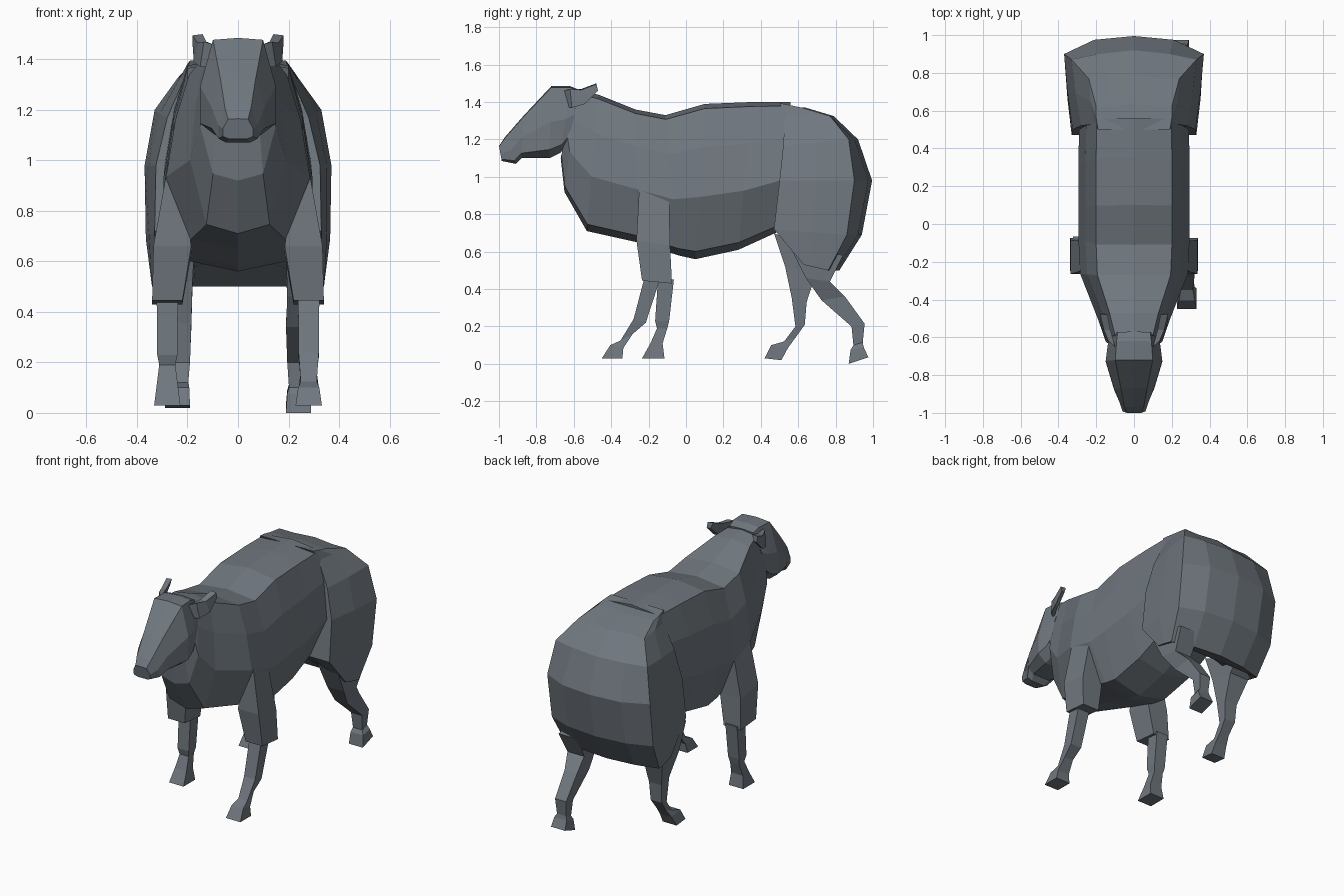
import bpy, bmesh

grey = bpy.data.materials.new("slate grey")
grey.diffuse_color = (0.16, 0.185, 0.21, 1)


def loft(name, rings):
    """Skin a list of equal-length closed rings and cap both ends."""
    bm = bmesh.new()
    vs = [[bm.verts.new(p) for p in r] for r in rings]
    n = len(rings[0])
    for a, b in zip(vs, vs[1:]):
        for i in range(n):
            j = (i + 1) % n
            bm.faces.new((a[i], a[j], b[j], b[i]))
    bm.faces.new(vs[0])
    bm.faces.new(vs[-1])
    bmesh.ops.recalc_face_normals(bm, faces=bm.faces)
    me = bpy.data.meshes.new(name)
    bm.to_mesh(me)
    bm.free()
    me.materials.append(grey)
    ob = bpy.data.objects.new(name, me)
    bpy.context.collection.objects.link(ob)
    return ob


def mirrored(half):
    """Half outline starting and ending on x = 0 -> full ring."""
    return half + [(-x, y, z) for x, y, z in half[-2:0:-1]]


def section(yt, zt, yb, zb, w, profile):
    return mirrored([(w * f, yt + (yb - yt) * t, zt + (zb - zt) * t) for f, t in profile])


# Barrel, chest and neck
trunk = [(0, 0), (.68, .03), (.87, .28), (1, .6), (.66, .95), (0, 1)]
body = [(-.59, 1.46, -.67, 1.10, .13), (-.58, 1.46, -.65, .92, .15),
        (-.47, 1.44, -.53, .71, .19), (-.27, 1.36, -.26, .65, .285),
        (-.11, 1.33, -.04, .58, .295), (.10, 1.39, .05, .56, .295),
        (.35, 1.40, .28, .61, .295), (.56, 1.40, .50, .71, .29)]
loft("body", [section(*s, trunk) for s in body])

# Rump with both haunches, as stacked horizontal outlines
rump = [(1.395, 1.37, .19, .50, .20, .62, .64), (1.33, 1.325, .21, .53, .24, .77, .79),
        (1.17, 1.20, .28, .52, .33, .87, .92), (.98, .98, .325, .50, .37, .90, .995),
        (.72, .69, .33, .47, .365, .86, .94), (.53, .50, .335, .63, .34, .76, .82)]
rings = []
for zf, zb, xf, yf, xs, ys, yc in rump:
    lift = .1 if zf < .6 else 0
    rings.append(mirrored([(0, yf, zf + lift), (xf * .5, yf, zf + lift), (xf, yf, zf),
                           ((xf + xs) / 2 + .005, (yf + ys) / 2, (zf + zb) / 2),
                           (xs, ys, zb), (xs * .57, yc - .02, zb), (0, yc, zb)]))
loft("rump", rings)

# Head
skull = [(0, 0), (.66, .02), (1, .5), (1, .88), (.6, 1), (0, 1)]
head = [(-.57, 1.465, -.62, 1.20, .13), (-.62, 1.485, -.67, 1.13, .14),
        (-.72, 1.485, -.73, 1.10, .15), (-.87, 1.325, -.88, 1.10, .105),
        (-.97, 1.21, -.91, 1.07, .078), (-1.0, 1.165, -.985, 1.085, .06)]
loft("head", [section(*s, skull) for s in head])

# Ears
for side, s in (("right", 1), ("left", -1)):
    ear = [[(.10, -.65, 1.46), (.135, -.62, 1.47), (.15, -.61, 1.37), (.11, -.63, 1.37)],
           [(.125, -.56, 1.47), (.16, -.56, 1.465), (.175, -.54, 1.39), (.145, -.55, 1.39)],
           [(.14, -.48, 1.50), (.18, -.48, 1.495), (.18, -.47, 1.46), (.155, -.475, 1.46)]]
    loft(side + "_ear", [[(s * x, y, z) for x, y, z in r] for r in ear])


def limb(name, rows):
    """Rows: x centre, half width, front y, front z, back y, back z."""
    loft(name, [[(x - w, yf, zf), (x + w, yf, zf), (x + w, yb, zb), (x - w, yb, zb)]
                for x, w, yf, zf, yb, zb in rows])


# Front legs: upper arm, then shin and hoof in each stride pose
shins = {1: [(-.225, .45, -.14, .45), (-.28, .24, -.215, .22), (-.35, .125, -.285, .16),
             (-.405, .10, -.335, .085), (-.45, .03, -.34, .03)],
         -1: [(-.15, .45, -.065, .45), (-.165, .23, -.09, .23), (-.155, .19, -.10, .19),
              (-.19, .11, -.125, .11), (-.235, .03, -.115, .03)]}
widths = [.042, .04, .032, .042, .052]
for side, s in (("right", 1), ("left", -1)):
    limb(side + "_front_upper_leg",
         [(s * .255, .03, -.25, .94, -.09, .87), (s * .26, .075, -.265, .66, -.085, .63),
          (s * .28, .06, -.235, .445, -.075, .43)])
    limb(side + "_front_leg", [(s * .28, w, *p) for w, p in zip(widths, shins[s])])

# Hind legs: thigh, hock, cannon and hoof; right one pushed back, left one forward
limb("right_hind_leg",
     [(.26, .07, .54, .66, .84, .58), (.255, .06, .64, .46, .77, .44),
      (.235, .045, .725, .34, .85, .36), (.235, .04, .885, .20, .955, .215),
      (.235, .033, .895, .10, .945, .115), (.24, .045, .88, .075, .95, .09),
      (.24, .05, .87, .0, .975, .035)])
limb("left_hind_leg",
     [(-.25, .08, .47, .70, .78, .56), (-.25, .07, .53, .52, .70, .50),
      (-.23, .045, .565, .355, .645, .33), (-.23, .04, .585, .20, .635, .21),
      (-.23, .033, .525, .12, .585, .14), (-.235, .042, .455, .10, .545, .085),
      (-.24, .05, .42, .03, .51, .02)])
